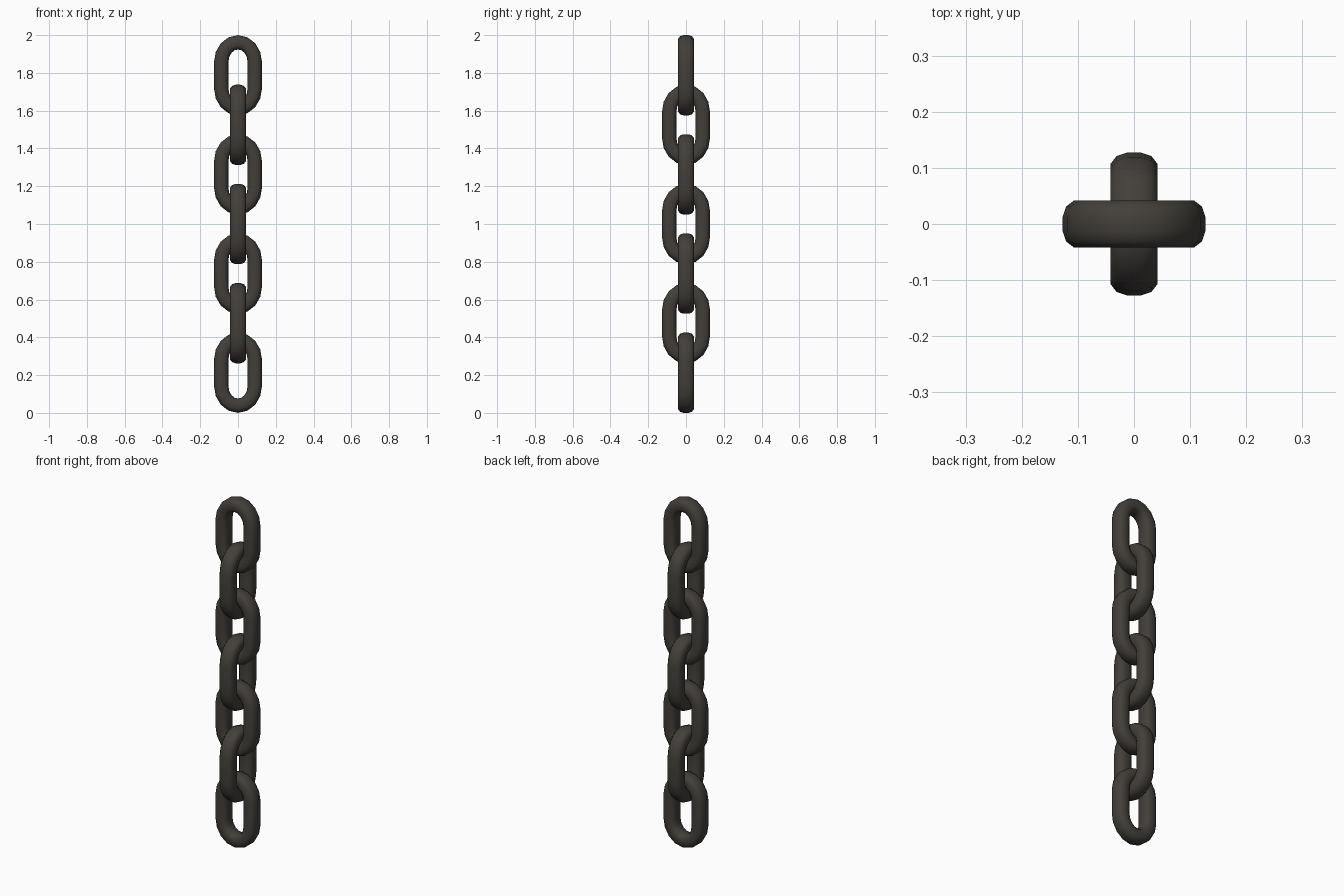
import bpy, bmesh, math

if "Cube" in bpy.data.objects:
    bpy.data.objects.remove(bpy.data.objects["Cube"])

# dark iron
iron = bpy.data.materials.new("dark_iron")
iron.diffuse_color = (0.056, 0.050, 0.042, 1)
iron.use_nodes = True
iron.node_tree.nodes["Principled BSDF"].inputs["Base Color"].default_value = iron.diffuse_color

COUNT, HEIGHT = 7, 0.425
PITCH = (2 - HEIGHT) / (COUNT - 1)
RAD = 0.038                      # half thickness of the bar in the link plane
A, B = 0.127 - RAD, 0.105        # centreline half width, end-curve height
STRAIGHT = HEIGHT / 2 - RAD - B  # half length of the straight sides
SEG = 8

# bar cross-section: (outward, sideways), flat-sided and rounded at the corners
quarter = [(0.038, 0.013), (0.032, 0.031), (0.018, 0.042)]
section = (quarter + [(-u, v) for u, v in reversed(quarter)]
           + [(-u, -v) for u, v in quarter] + [(u, -v) for u, v in reversed(quarter)])


def link_path():
    """Points and outward normals round the long oval."""
    path = []
    for end in (0, 1):
        for i in range(SEG + 1):
            t = math.pi * (i / SEG + end)
            n = (math.cos(t) / A, math.sin(t) / B)
            l = math.hypot(*n)
            z = B * math.sin(t) + (STRAIGHT if end == 0 else -STRAIGHT)
            path.append((A * math.cos(t), z, n[0] / l, n[1] / l))
    return path


def make_link(index):
    bm = bmesh.new()
    rings = [[bm.verts.new((x + nx * u, v, z + nz * u)) for u, v in section]
             for x, z, nx, nz in link_path()]
    m = len(section)
    for i, r in enumerate(rings):
        s = rings[(i + 1) % len(rings)]
        for j in range(m):
            bm.faces.new((r[j], r[(j + 1) % m], s[(j + 1) % m], s[j]))
    bmesh.ops.recalc_face_normals(bm, faces=bm.faces)
    mesh = bpy.data.meshes.new("chain_link")
    bm.to_mesh(mesh)
    bm.free()
    mesh.materials.append(iron)
    ob = bpy.data.objects.new(f"chain_link_{index + 1}", mesh)
    bpy.context.collection.objects.link(ob)
    ob.location.z = HEIGHT / 2 + index * PITCH
    ob.rotation_euler.z = math.pi / 2 * (index % 2)
    bpy.ops.object.select_all(action='DESELECT')
    ob.select_set(True)
    bpy.context.view_layer.objects.active = ob
    bpy.ops.object.shade_smooth_by_angle(angle=math.radians(40))


# alternating links, stacked upward
for k in range(COUNT):
    make_link(k)
